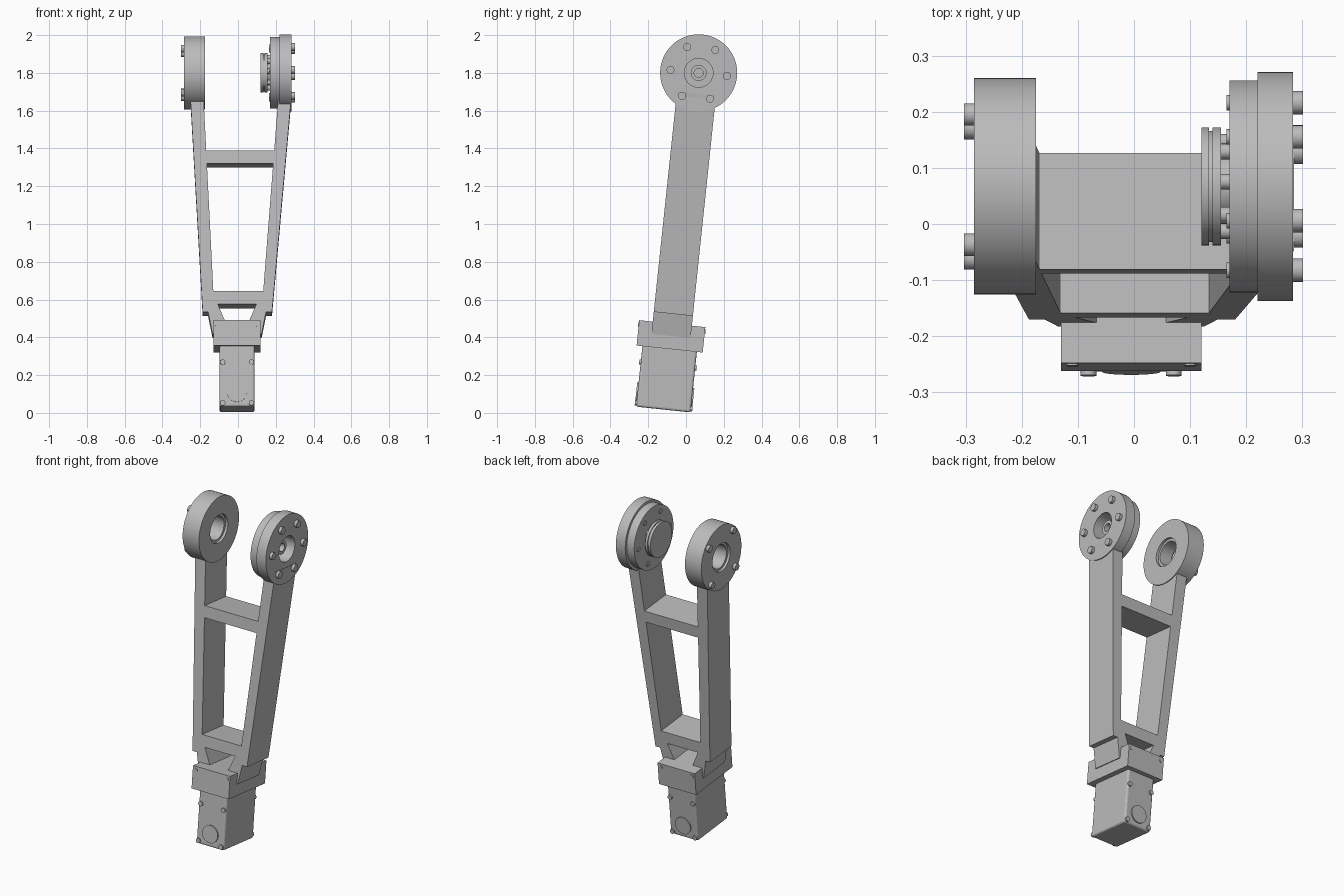
import bpy, bmesh
from math import radians, cos, sin, tau
from mathutils import Matrix, Vector

cube = bpy.data.objects.get("Cube")
if cube:
    bpy.data.objects.remove(cube, do_unlink=True)

grey = bpy.data.materials.new("plain_grey")
grey.use_nodes = True
colour = (0.5, 0.5, 0.5, 1)
grey.diffuse_color = colour
grey.node_tree.nodes["Principled BSDF"].inputs["Base Color"].default_value = colour

# The whole limb leans back about its joint centre
LEAN = Matrix.Translation((0, 0.067, 1.8)) @ Matrix.Rotation(radians(-6), 4, "X")
MID = -0.005
HALF = 0.104


def finish(bm, name, smooth=False):
    bmesh.ops.remove_doubles(bm, verts=bm.verts, dist=1e-5)
    bmesh.ops.recalc_face_normals(bm, faces=bm.faces)
    bm.transform(LEAN)
    mesh = bpy.data.meshes.new(name)
    bm.to_mesh(mesh)
    bm.free()
    mesh.materials.append(grey)
    obj = bpy.data.objects.new(name, mesh)
    bpy.context.collection.objects.link(obj)
    if smooth:
        bpy.ops.object.select_all(action="DESELECT")
        obj.select_set(True)
        bpy.context.view_layer.objects.active = obj
        bpy.ops.object.shade_smooth_by_angle(angle=radians(30))
    return obj


def prism(name, outline, half=HALF):
    """Outline in x-z, extruded symmetrically in depth."""
    bm = bmesh.new()
    face = bm.faces.new([bm.verts.new((x, -half, z)) for x, z in outline])
    geom = bmesh.ops.extrude_face_region(bm, geom=[face])["geom"]
    moved = [v for v in geom if isinstance(v, bmesh.types.BMVert)]
    bmesh.ops.translate(bm, verts=moved, vec=(0, 2 * half, 0))
    return finish(bm, name)


def box(name, x0, x1, z0, z1, half=HALF):
    return prism(name, [(x0, z0), (x1, z0), (x1, z1), (x0, z1)], half)


def lathe(name, profile, closed=False, steps=64):
    """Profile of (x, radius) turned about the joint axis."""
    bm = bmesh.new()
    verts = [bm.verts.new((x, 0, r)) for x, r in profile]
    edges = [bm.edges.new(p) for p in zip(verts, verts[1:])]
    if closed:
        edges.append(bm.edges.new((verts[-1], verts[0])))
    bmesh.ops.spin(bm, geom=verts + edges, axis=(1, 0, 0), cent=(0, 0, 0),
                   angle=tau, steps=steps)
    return finish(bm, name, True)


def pins(name, centres, radius, length, axis, sides=20):
    """Round heads of one size, centred on the given points."""
    bm = bmesh.new()
    turn = Matrix.Rotation(radians(90), 4, "Y" if axis == "X" else "X")
    for c in centres:
        bmesh.ops.create_cone(bm, cap_ends=True, segments=sides, radius1=radius,
                              radius2=radius, depth=length,
                              matrix=Matrix.Translation(c) @ turn)
    return finish(bm, name, True)


def circle(x, radius, count, start=0):
    return [Vector((x, radius * cos(start + tau * i / count),
                    radius * sin(start + tau * i / count))) for i in range(count)]


# Side arms, slightly uneven in lean
prism("left_arm", [(0.285, -0.11), (0.18, -1.283), (0.125, -1.283), (0.216, -0.11)])
prism("right_arm", [(-0.254, -0.11), (-0.187, -1.283), (-0.125, -1.283), (-0.184, -0.11)])

# Cross bars between the arms
box("upper_crossbar", -0.18, 0.195, -0.493, -0.423)
box("lower_crossbar", -0.14, 0.14, -1.242, -1.172)

# Angled feet clasping the bracket
foot = [(0.16, -1.25), (0.13, -1.4), (0.1, -1.4), (0.06, -1.34), (0.105, -1.235)]
for side, name in ((1, "left_foot"), (-1, "right_foot")):
    prism(name, [(MID + side * x, z) for x, z in foot])

# Motor bracket and rounded motor case
box("motor_bracket", MID - 0.125, MID + 0.125, -1.47, -1.335, 0.176)
case = box("motor_case", MID - 0.093, MID + 0.093, -1.792, -1.46, 0.145)
bevel = case.modifiers.new("rounded_edges", "BEVEL")
bevel.width = 0.012
bevel.segments = 3

# Motor bosses and screws on front and back
for side, name in ((-1, "front"), (1, "back")):
    pins(name + "_motor_boss", [(MID, side * 0.145, -1.715)], 0.052, 0.014, "Y", 40)
    pins(name + "_motor_screws", [(MID + s * 0.076, side * 0.144, z)
         for s in (-1, 1) for z in (-1.555, -1.772)], 0.014, 0.018, "Y")
    pins(name + "_bracket_screws", [(MID + s * 0.105, side * 0.176, -1.357)
         for s in (-1, 1)], 0.011, 0.006, "Y")

# Bearing ring on the right, open through the middle
lathe("bearing_ring", [(-0.285, 0.193), (-0.175, 0.193), (-0.175, 0.085), (-0.19, 0.085),
                       (-0.19, 0.07), (-0.27, 0.07), (-0.27, 0.085), (-0.285, 0.085)], True)
pins("bearing_bolts", circle(-0.288, 0.165, 4, radians(45)), 0.02, 0.03, "X")

# Stepped drive disc on the left, with a recessed centre boss
lathe("drive_disc", [(0.17, 0), (0.17, 0.189), (0.22, 0.189), (0.22, 0.204), (0.283, 0.204),
                     (0.283, 0.076), (0.2, 0.076), (0.2, 0.042), (0.25, 0.042),
                     (0.25, 0.024), (0.215, 0.024), (0.215, 0)])
pins("drive_bolts", circle(0.286, 0.15, 6), 0.021, 0.03, "X")
pins("drive_bolt_ends", circle(0.169, 0.15, 6), 0.014, 0.008, "X")

# Coupling hub facing inward, with a groove and small bolts behind it
lathe("coupling_hub", [(0.12, 0), (0.12, 0.105), (0.134, 0.105), (0.134, 0.099), (0.14, 0.099),
                       (0.14, 0.105), (0.155, 0.105), (0.155, 0.06), (0.172, 0.06)])
pins("coupling_bolts", circle(0.163, 0.08, 8), 0.014, 0.018, "X")
